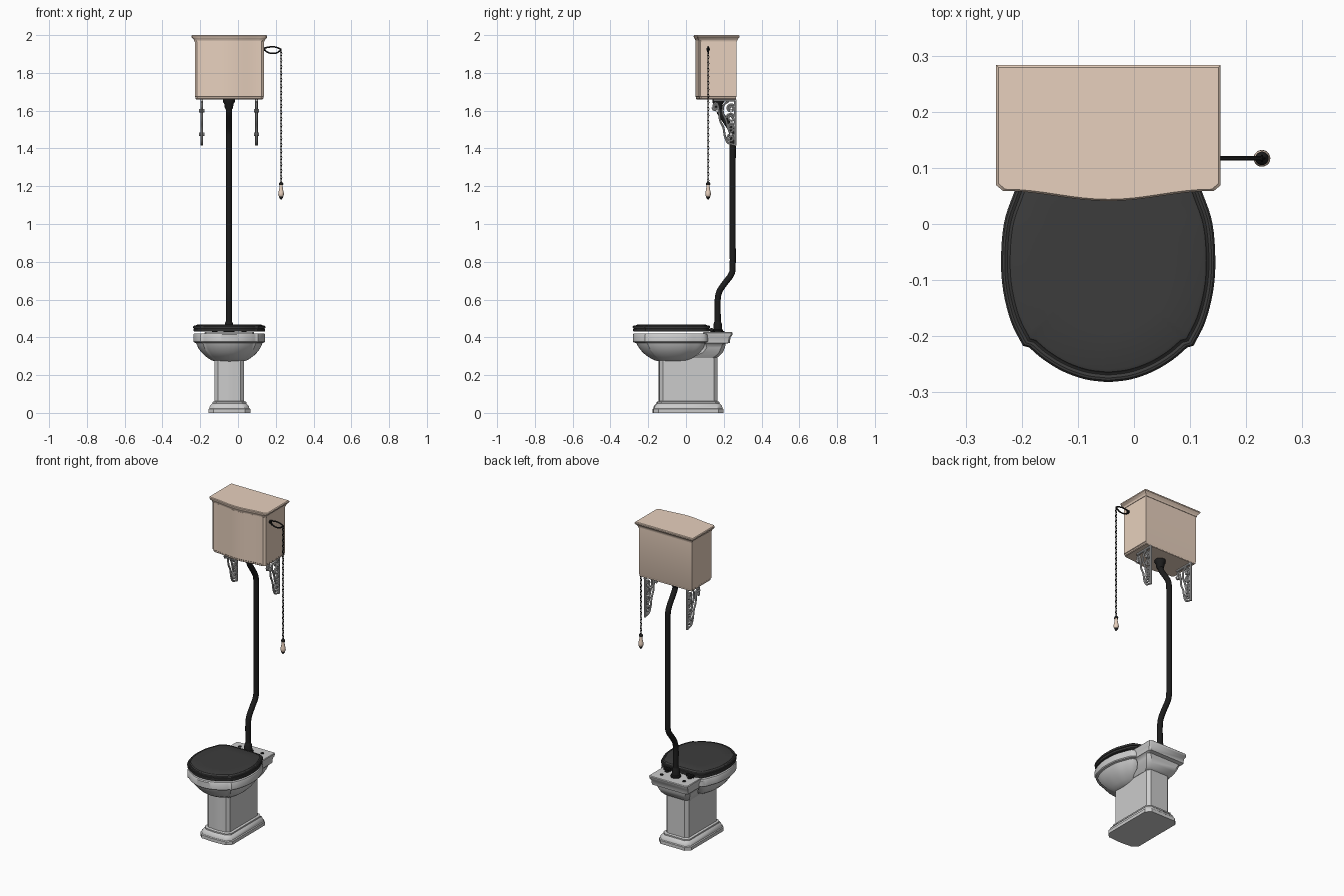
import bpy, bmesh
from math import sin, cos, pi, radians
from mathutils import Vector

if "Cube" in bpy.data.objects:
    bpy.data.objects.remove(bpy.data.objects["Cube"])

CX = -0.046   # centre line of bowl, pipe and cistern


def mat(name, rgb):
    m = bpy.data.materials.new(name)
    m.diffuse_color = (*rgb, 1)
    m.use_nodes = True
    m.node_tree.nodes["Principled BSDF"].inputs["Base Color"].default_value = m.diffuse_color
    return m


PEACH = mat("peach", (0.80, 0.63, 0.51))
BLACK = mat("black", (0.012, 0.012, 0.012))
DARK = mat("dark_seat", (0.045, 0.045, 0.045))


def finish(name, me, m):
    ob = bpy.data.objects.new(name, me)
    bpy.context.collection.objects.link(ob)
    if m:
        me.materials.clear()
        me.materials.append(m)
    return ob


def loft(name, rings, m=None, wrap=False):
    """Skin equal-length rings; caps the ends, or joins them when wrap is set."""
    bm = bmesh.new()
    vs = [[bm.verts.new(p) for p in r] for r in rings]
    n = len(vs[0])
    pairs = list(zip(vs, vs[1:])) + ([(vs[-1], vs[0])] if wrap else [])
    for a, b in pairs:
        for i in range(n):
            j = (i + 1) % n
            bm.faces.new((a[i], a[j], b[j], b[i]))
    if not wrap:
        bm.faces.new(vs[0])
        bm.faces.new(vs[-1])
    bmesh.ops.recalc_face_normals(bm, faces=bm.faces)
    me = bpy.data.meshes.new(name)
    bm.to_mesh(me)
    bm.free()
    return finish(name, me, m)


def lathe(name, x, y, prof, m=None, n=20):
    return loft(name, [[(x + r * cos(2 * pi * i / n), y + r * sin(2 * pi * i / n), z)
                        for i in range(n)] for r, z in prof], m)


def smooth(pts, k=5):
    """Catmull-Rom curve through the points."""
    p = [Vector(q) for q in pts]
    p = [2 * p[0] - p[1]] + p + [2 * p[-1] - p[-2]]
    out = []
    for a, b, c, d in zip(p, p[1:], p[2:], p[3:]):
        for i in range(k):
            t = i / k
            out.append(0.5 * (2 * b + (c - a) * t + (2 * a - 5 * b + 4 * c - d) * t * t
                              + (3 * b - a - 3 * c + d) * t ** 3))
    return out + [p[-2]]


def tubes(name, paths, r, m=None, cyclic=False, res=3):
    """Round tubes along several paths, turned into one mesh."""
    cu = bpy.data.curves.new(name, 'CURVE')
    cu.dimensions = '3D'
    cu.bevel_depth, cu.bevel_resolution, cu.use_fill_caps = r, res, True
    for path in paths:
        s = cu.splines.new('POLY')
        s.points.add(len(path) - 1)
        for pt, q in zip(s.points, path):
            pt.co = (*q, 1)
        s.use_cyclic_u = cyclic
    tmp = bpy.data.objects.new("tmp", cu)
    bpy.context.collection.objects.link(tmp)
    me = bpy.data.meshes.new_from_object(tmp.evaluated_get(bpy.context.evaluated_depsgraph_get()))
    bpy.data.objects.remove(tmp)
    return finish(name, me, m)


# Egg outline with front shoulders, shared by bowl, seat and lid
side = smooth([(0.10, 0.125), (0.145, 0.105), (0.17, 0.05), (0.186, 0), (0.191, -0.065),
               (0.187, -0.12), (0.173, -0.175), (0.152, -0.217)], 4)
nose = smooth([(0.141, -0.220), (0.115, -0.242), (0.08, -0.263), (0.04, -0.277), (0, -0.282)], 4)
half = [Vector((0, 0.128))] + side + nose
egg = half + [Vector((-p.x, p.y)) for p in half[-2:0:-1]]


def eggring(z, sx, sy=None):
    sy = sy or sx
    return [(CX + p.x * sx, -0.07 + (p.y + 0.07) * sy, z) for p in egg]


def block(z, hw, y0, y1, c, bulge=0.0):
    """Rectangle with cut corners and an optional bowed front."""
    pts = [(hw, y0 + c), (hw, y1 - c), (hw - c, y1), (c - hw, y1), (-hw, y1 - c), (-hw, y0 + c)]
    front = [((hw - c) * t / 6, y0 - bulge * (0.5 + 0.5 * cos(pi * t / 6))) for t in range(-6, 7)]
    return [(CX + x, y, z) for x, y in pts + front]


# Pedestal with stepped plinth
loft("pedestal", [block(z, 0.078 + o, -0.140 - o, 0.166 + o, 0.018 + o * 0.3, 0.005) for z, o in
                  [(0, .033), (.02, .033), (.024, .028), (.036, .025), (.046, .016), (.05, .012),
                   (.058, .012), (.062, 0), (.305, 0)]])

# Bowl, hollow
loft("bowl", [eggring(*r) for r in
              [(.272, .38, .33), (.279, .5, .46), (.29, .59, .56), (.303, .68, .66), (.32, .77, .75),
               (.34, .85, .83), (.358, .895, .885), (.37, .92, .91), (.373, .975, .975), (.378, .995, .995),
               (.415, .995, .995), (.421, .975, .975), (.421, .76), (.40, .74), (.36, .6), (.325, .35)]])

# Rear shelf and the neck beneath it
loft("rear_shelf", [block(z, hw, y0, y1, c) for z, hw, y0, y1, c in
                    [(.29, .08, 0, .160, .02), (.302, .088, .03, .178, .02), (.32, .10, .07, .195, .02),
                     (.345, .112, .09, .206, .02), (.366, .118, .09, .210, .015), (.371, .124, .09, .232, .008),
                     (.40, .126, .09, .236, .008), (.412, .132, .09, .245, .008), (.424, .132, .09, .247, .008),
                     (.428, .129, .092, .243, .008)]])

# Seat ring and closed lid
loft("seat", [eggring(z, s) for z, s in [(.43, .97), (.433, .99), (.443, .99), (.446, .97),
                                        (.446, .72), (.43, .72)]], DARK, wrap=True)
loft("seat_lid", [eggring(z, s) for z, s in
                  [(.446, .97), (.448, .995), (.451, 1), (.457, 1), (.461, .985), (.462, .965), (.459, .94),
                   (.461, .925), (.465, .915), (.467, .89), (.468, .6)]], DARK)
tubes("seat_hinges", [[(CX + s * a, 0.135, 0.441) for a in (.055, .1)] for s in (-1, 1)], 0.010, BLACK)
for s in (-1, 1):
    lathe("hinge_post", CX + s * .0775, 0.140, [(.014, .425), (.014, .431), (.007, .433), (.007, .442)], BLACK)
    lathe("shelf_bolt", CX + s * .0775, 0.195, [(.010, .425), (.010, .432), (.005, .434)], BLACK)

# Flush pipe with flared ends
PX = -0.048
pipe = smooth([(PX, y, z) for y, z in
               [(.168, .43), (.168, .52), (.168, .60), (.178, .645), (.208, .69), (.238, .73), (.247, .775),
                (.247, .95), (.247, 1.25), (.247, 1.44), (.240, 1.495), (.210, 1.545), (.180, 1.59),
                (.170, 1.63), (.170, 1.67)]], 4)
tubes("flush_pipe", [pipe], 0.016, BLACK, res=4)
lathe("pipe_foot", PX, .168, [(.029, .427), (.029, .437), (.024, .442), (.021, .475), (.016, .485)], BLACK)
lathe("pipe_head", PX, .170, [(.016, 1.605), (.022, 1.615), (.024, 1.635), (.031, 1.645), (.031, 1.662)], BLACK)


# Cistern and its moulded lid
def tank(z, hw, y0, y1):
    n = 16
    front = []
    for i in range(-n // 2, n // 2 + 1):
        t = 2 * i / n
        front.append((t * (hw - .012), y0 + .018 * (0.5 - 0.5 * cos(pi * t))))
    pts = [(hw, y0 + .028), (hw, y1), (-hw, y1), (-hw, y0 + .028)]
    return [(-0.0455 + x, y, z) for x, y in pts + front]


loft("cistern", [tank(*r) for r in
                 [(1.66, .176, .057, .262), (1.664, .180, .053, .265), (1.672, .180, .053, .265),
                  (1.675, .183, .050, .267), (1.968, .183, .050, .267)]], PEACH)
loft("cistern_lid", [tank(*r) for r in
                     [(1.965, .186, .051, .270), (1.972, .187, .050, .271), (1.978, .190, .048, .274),
                      (1.985, .197, .043, .280), (1.989, .200, .041, .283), (1.996, .200, .041, .283),
                      (2.0, .196, .044, .279)]], PEACH)


# Scrollwork wall brackets
def spiral(x, y, z, r, a0, turns, d=1):
    return [(x, y + r * (1 - .75 * i / 24) * cos(a0 + d * turns * 2 * pi * i / 24),
             z + r * (1 - .75 * i / 24) * sin(a0 + d * turns * 2 * pi * i / 24)) for i in range(25)]


for label, x in (("left", -0.192), ("right", 0.098)):
    yz = [(.146, 1.60), (.148, 1.635), (.165, 1.635), (.175, 1.595), (.180, 1.55), (.198, 1.51),
          (.206, 1.465), (.222, 1.43), (.255, 1.42)]
    inner = [(.255, 1.50), (.235, 1.485), (.222, 1.51), (.212, 1.55), (.195, 1.59), (.20, 1.63), (.225, 1.65)]
    tubes(label + "_bracket_frame", [[(x, .262, 1.415), (x, .262, 1.66)], [(x, .145, 1.655), (x, .266, 1.655)]],
          0.007)
    tubes(label + "_bracket_scrolls",
          [smooth([(x, y, z) for y, z in yz]), smooth([(x, y, z) for y, z in inner]),
           spiral(x, .238, 1.612, .024, 0, 1.6), spiral(x, .238, 1.562, .024, pi, 1.6, -1),
           spiral(x, .158, 1.618, .018, pi, 1.5), spiral(x, .238, 1.455, .024, 0, 1.5),
           spiral(x, .240, 1.515, .020, 0, 1.5)], 0.0055, res=2)
    tubes(label + "_bracket_bosses", [[(x - .014, y, z), (x + .014, y, z)] for y, z in
                                      ((.238, 1.60), (.165, 1.60), (.238, 1.475))], 0.009)

# Lever loop on the cistern side
KX, KY = 0.228, 0.117
top = smooth([(.130, KY, 1.927), (.150, KY, 1.934), (.180, KY, 1.938), (.205, KY, 1.935), (KX, KY, 1.925)])
low = smooth([(.135, KY, 1.926), (.155, KY, 1.910), (.180, KY, 1.903), (.205, KY, 1.906), (KX, KY, 1.922)])
tubes("flush_lever", [top, low], 0.0042, BLACK)
tubes("lever_collar", [[(.130, KY, 1.926), (.146, KY, 1.926)]], 0.010, BLACK)

# Pull chain of alternating oval links
links = []
for k in range(41):
    z = 1.918 - k * 0.0172
    ring = []
    for i in range(12):
        a = 2 * pi * i / 12
        w, h = .0048 * cos(a), .0108 * sin(a)
        ring.append((KX + (w if k % 2 else 0), KY + (0 if k % 2 else w), z + h))
    links.append(ring)
tubes("pull_chain", links, 0.0019, BLACK, cyclic=True, res=1)

# Pull handle
lathe("pull_handle", KX, KY, [(.008, 1.207), (.0085, 1.195), (.011, 1.18), (.0145, 1.165), (.015, 1.157),
                              (.013, 1.148), (.010, 1.144)], PEACH)
lathe("handle_cap", KX, KY, [(.004, 1.224), (.010, 1.217), (.012, 1.212), (.011, 1.206)], BLACK)
lathe("handle_tip", KX, KY, [(.011, 1.145), (.010, 1.140), (.006, 1.134), (.003, 1.129)], BLACK)

# Smooth shading with sharp creases kept
bpy.ops.object.select_all(action='DESELECT')
for ob in bpy.context.scene.objects:
    ob.select_set(True)
    bpy.context.view_layer.objects.active = ob
bpy.ops.object.shade_smooth_by_angle(angle=radians(35))
